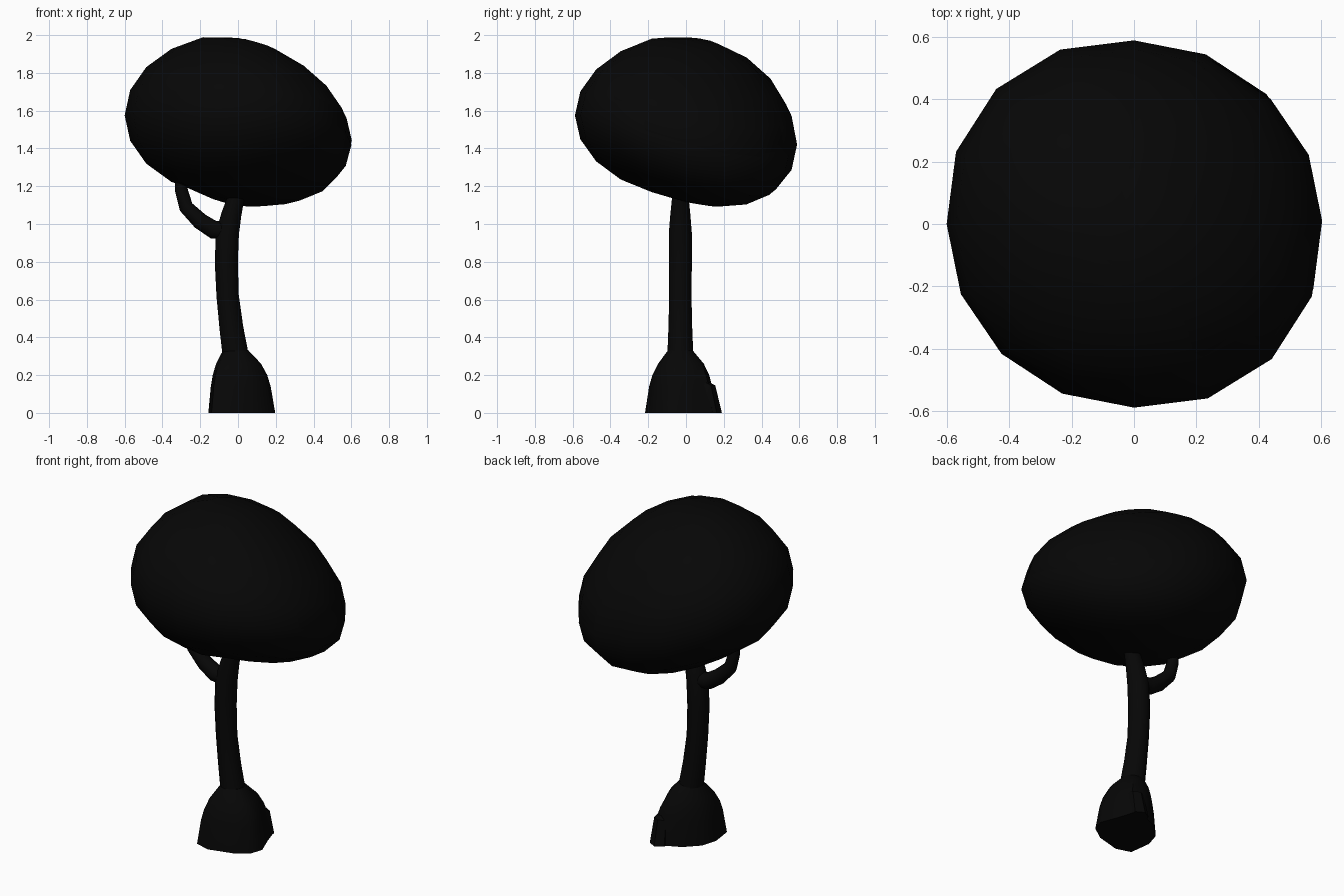
import bpy, bmesh, math
from mathutils import Vector

cube = bpy.data.objects.get("Cube")
if cube:
    bpy.data.objects.remove(cube, do_unlink=True)

SHADE = (0.002, 0.002, 0.002, 1)
black = bpy.data.materials.new("near_black")
black.use_nodes = True
black.diffuse_color = SHADE
black.node_tree.nodes["Principled BSDF"].inputs["Base Color"].default_value = SHADE


def finish(name, bm, angle):
    bmesh.ops.recalc_face_normals(bm, faces=bm.faces)
    mesh = bpy.data.meshes.new(name)
    bm.to_mesh(mesh)
    bm.free()
    mesh.materials.append(black)
    obj = bpy.data.objects.new(name, mesh)
    bpy.context.collection.objects.link(obj)
    bpy.ops.object.select_all(action='DESELECT')
    obj.select_set(True)
    bpy.context.view_layer.objects.active = obj
    bpy.ops.object.shade_smooth_by_angle(angle=math.radians(angle))


def loft(name, rings, angle=50):
    """Skin a list of equal-length rings and cap both ends."""
    bm = bmesh.new()
    loops = [[bm.verts.new(p) for p in ring] for ring in rings]
    n = len(loops[0])
    for a, b in zip(loops, loops[1:]):
        for i in range(n):
            j = (i + 1) % n
            bm.faces.new((a[i], a[j], b[j], b[i]))
    bm.faces.new(loops[0])
    bm.faces.new(loops[-1])
    finish(name, bm, angle)


def tube(name, path, sides):
    """Tapered tube along (x, z, radius) points, bending in the xz plane."""
    pts = [Vector((x, -0.03, z)) for x, z, r in path]
    rings = []
    for i, (p, (x, z, r)) in enumerate(zip(pts, path)):
        d = (pts[min(i + 1, len(pts) - 1)] - pts[max(i - 1, 0)]).normalized()
        v = Vector((0, 1, 0))
        u = v.cross(d)
        rings.append([p + r * (math.cos(t) * u + math.sin(t) * v)
                      for t in (math.tau * k / sides for k in range(sides))])
    loft(name, rings)


def crown(name, center, size):
    """Flattened ball, thinner at +x, whose back left side droops."""
    bm = bmesh.new()
    bmesh.ops.create_uvsphere(bm, u_segments=16, v_segments=10, radius=1)
    for v in bm.verts:
        x, y, z = v.co
        wide = 1 + 0.08 * max(0, -x * y)
        thick = 1 - 0.13 * max(0, x) + 0.06 * y
        p = Vector((x * 0.6 * wide, y * 0.588 * wide, z * 0.435 * thick)) * size + center
        s = max(0, (p.x + p.y) / math.sqrt(2) + 0.12)
        p.z -= 0.18 * s + 0.2 * s * s
        v.co = p
    finish(name, bm, 60)


# Foliage: one large mass and a slightly smaller one bulging from it
middle = Vector((0, 0, 1.575))
crown("foliage_main", middle, 1)
crown("foliage_bulge", middle + 0.05 * Vector((0.77, 0.2, 0.55)), 0.94)

# Trunk and side branch
tube("trunk", [(-0.012, 0.3, 0.069), (-0.035, 0.45, 0.063), (-0.055, 0.62, 0.059),
               (-0.062, 0.8, 0.061), (-0.056, 0.95, 0.061),
               (-0.035, 1.05, 0.053), (-0.01, 1.14, 0.044), (0.02, 1.25, 0.04)], 12)
tube("branch", [(-0.05, 0.965, 0.05), (-0.13, 0.97, 0.048), (-0.2, 1.015, 0.044),
                (-0.275, 1.09, 0.038), (-0.3, 1.18, 0.034), (-0.305, 1.26, 0.03)], 8)

# Root flare: irregular foot blended up into the round trunk
foot = [(0.197, -0.05), (0.155, 0.06), (0.13, 0.14), (0.06, 0.16), (-0.05, 0.11),
        (-0.13, 0.03), (-0.157, -0.06), (-0.14, -0.19), (-0.05, -0.217),
        (0.03, -0.195), (0.09, -0.18), (0.175, -0.12)]
rings = []
for z, t in ((0, 1), (0.14, 0.83), (0.2, 0.7), (0.26, 0.47), (0.33, 0)):
    ring = []
    for k, (x, y) in enumerate(foot):
        a = math.tau * k / len(foot)
        neck = Vector((-0.012 + 0.068 * math.cos(a), -0.03 + 0.066 * math.sin(a), z))
        ring.append(neck.lerp(Vector((x, y, z)), t))
    rings.append(ring)
loft("root_flare", rings, 40)

# Stubby root at the back
stub = []
for z, y, r in ((0, 0.135, 0.055), (0.145, 0.11, 0.045), (0.165, 0.08, 0.035)):
    stub.append([(0.08 + r * math.cos(a), y + r * math.sin(a), z)
                 for a in (math.tau * (k + 0.5) / 6 for k in range(6))])
loft("back_root", stub, 40)
